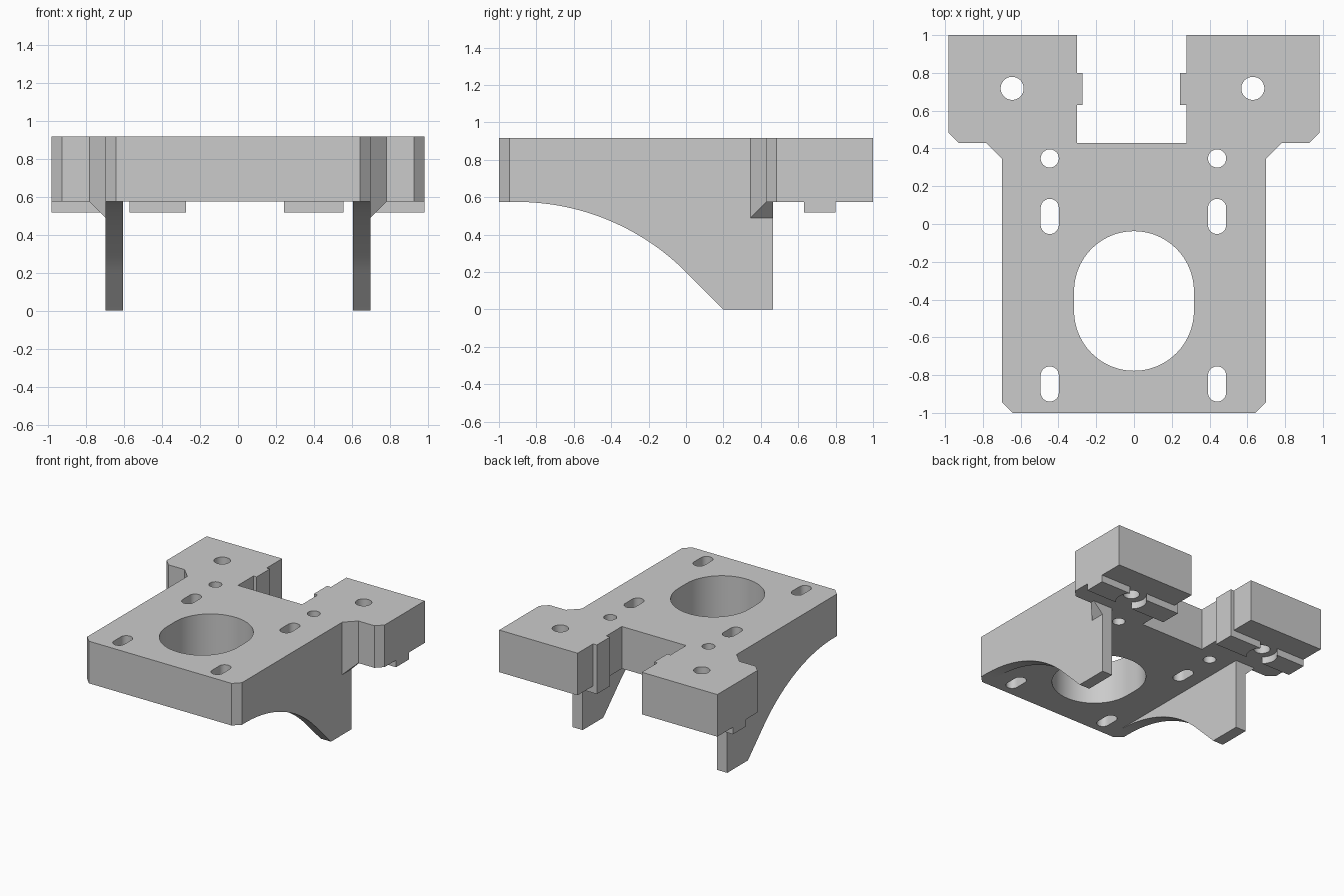
import bpy, bmesh
from math import sin, cos, pi
from mathutils import Vector

cube = bpy.data.objects.get("Cube")
if cube:
    bpy.data.objects.remove(cube, do_unlink=True)

grey = bpy.data.materials.new("light grey")
grey.use_nodes = True
grey.diffuse_color = (0.6, 0.6, 0.6, 1)
grey.node_tree.nodes["Principled BSDF"].inputs["Base Color"].default_value = (0.6, 0.6, 0.6, 1)

BOTTOM, TOP, RIB = 0.575, 0.918, 0.518


def make_object(name, bm):
    bmesh.ops.recalc_face_normals(bm, faces=bm.faces)
    mesh = bpy.data.meshes.new(name)
    bm.to_mesh(mesh)
    bm.free()
    mesh.materials.append(grey)
    ob = bpy.data.objects.new(name, mesh)
    bpy.context.collection.objects.link(ob)
    return ob


def prism(name, points, start, end):
    """Extrude a loop of 3D points by replacing start with end."""
    bm = bmesh.new()
    face = bm.faces.new([bm.verts.new(Vector(p) + start) for p in points])
    new = bmesh.ops.extrude_face_region(bm, geom=[face])["geom"]
    verts = [v for v in new if isinstance(v, bmesh.types.BMVert)]
    bmesh.ops.translate(bm, verts=verts, vec=end - start)
    return make_object(name, bm)


def upright(name, points, z0, z1):
    return prism(name, [(x, y, 0) for x, y in points], Vector((0, 0, z0)), Vector((0, 0, z1)))


def slot(x, y0, y1, r, n=32):
    """Rounded slot outline; y0 and y1 are the end arc centres."""
    pts = [(x + r * cos(pi * i / n), y1 + r * sin(pi * i / n)) for i in range(n + 1)]
    pts += [(x - r * cos(pi * i / n), y0 - r * sin(pi * i / n)) for i in range(n + 1)]
    return pts if y1 > y0 else pts[:n] + pts[n + 1:-1]


def cut(ob, outlines):
    for pts in outlines:
        cutter = upright("cutter", pts, 0.3, 1.2)
        cutter.hide_render = True
        mod = ob.modifiers.new("cut", "BOOLEAN")
        mod.operation, mod.solver, mod.object = "DIFFERENCE", "EXACT", cutter
        bpy.context.view_layer.update()
        graph = bpy.context.evaluated_depsgraph_get()
        mesh = bpy.data.meshes.new_from_object(ob.evaluated_get(graph))
        ob.modifiers.clear()
        ob.data = mesh
        bpy.data.objects.remove(cutter, do_unlink=True)


# Each side: sign, fork gap edge, rail tab edge, wing hole x, mounting hole x
SIDES = {"left": (1, 0.277, 0.243, 0.629, 0.44),
         "right": (-1, 0.302, 0.273, 0.645, 0.446)}


# Forked plate
def half(s, gap, tab):
    pts = [(0.643, -1), (0.698, -0.945), (0.698, 0.345), (0.783, 0.43), (0.928, 0.43),
           (0.983, 0.485), (0.983, 1), (gap, 1), (gap, 0.8), (tab, 0.8), (tab, 0.63),
           (gap, 0.63), (gap, 0.43)]
    return [(s * x, y) for x, y in pts][::s]


outline, holes = [], [slot(0, -0.46, -0.355, 0.317, 48)]
for s, gap, tab, wing_x, mount_x in SIDES.values():
    outline += half(s, gap, tab)
    holes += [slot(s * wing_x, 0.718, 0.718, 0.061),
              slot(s * mount_x, 0.347, 0.347, 0.048),
              slot(s * mount_x, -0.005, 0.085, 0.048),
              slot(s * mount_x, -0.892, -0.802, 0.048)]
plate = upright("plate", outline, BOTTOM, TOP)
cut(plate, holes)
parts = [plate]

# Side leg profile: arc, sloped toe, upright back
N, R = 40, 1.28
arc = [pi / 2 - pi / 4 * i / N for i in range(N + 1)]
leg = [(0, -0.905 + R * cos(a), BOTTOM - R + R * sin(a)) for a in arc]
leg += [(0, 0.2, 0), (0, 0.466, 0), (0, 0.466, BOTTOM)]

for side, (s, gap, tab, wing_x, mount_x) in SIDES.items():
    parts.append(prism(side + "_leg", leg, Vector((s * 0.605, 0, 0)), Vector((s * 0.698, 0, 0))))

    # Corner gusset under the wing
    bm = bmesh.new()
    for x, y, z in [(0.698, 0.345, BOTTOM), (0.698, 0.345, 0.49), (0.698, 0.466, 0.49),
                    (0.698, 0.466, BOTTOM), (0.783, 0.43, BOTTOM), (0.783, 0.466, BOTTOM)]:
        bm.verts.new((s * x, y, z))
    bmesh.ops.convex_hull(bm, input=bm.verts)
    parts.append(make_object(side + "_gusset", bm))

    # Locating rib under the wing, with clearance round the bolt hole
    rib = upright(side + "_rib", [(s * tab, 0.63), (s * 0.983, 0.63), (s * 0.983, 0.8), (s * tab, 0.8)],
                  RIB, BOTTOM)
    cut(rib, [slot(s * wing_x, 0.718, 0.718, 0.115)])
    parts.append(rib)

# Smooth the curved walls, keep the edges crisp
bpy.ops.object.select_all(action="DESELECT")
for ob in parts:
    ob.select_set(True)
bpy.context.view_layer.objects.active = plate
bpy.ops.object.shade_smooth_by_angle(angle=pi / 9)
